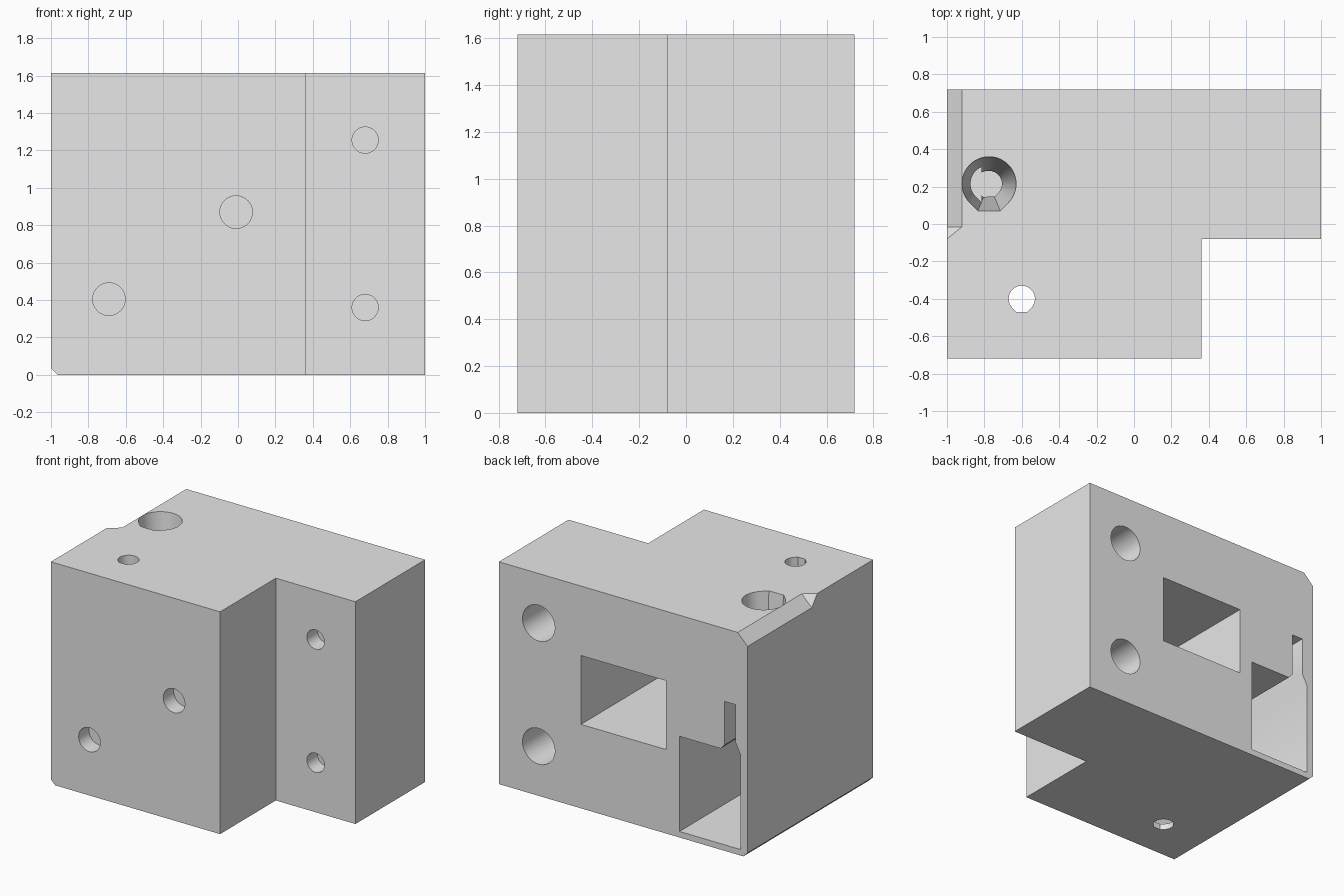
import bpy, bmesh, math

cube = bpy.data.objects.get("Cube")
if cube:
    bpy.data.objects.remove(cube, do_unlink=True)

HEIGHT, BACK, FRONT, STEP = 1.615, 0.72, -0.72, -0.08


def loft(name, ring_a, ring_b):
    """Closed solid between two rings with the same number of points."""
    bm = bmesh.new()
    a = [bm.verts.new(p) for p in ring_a]
    b = [bm.verts.new(p) for p in ring_b]
    bm.faces.new(a)
    bm.faces.new(b)
    n = len(a)
    for i in range(n):
        j = (i + 1) % n
        bm.faces.new((a[i], a[j], b[j], b[i]))
    bmesh.ops.recalc_face_normals(bm, faces=bm.faces)
    mesh = bpy.data.meshes.new(name)
    bm.to_mesh(mesh)
    bm.free()
    obj = bpy.data.objects.new(name, mesh)
    bpy.context.collection.objects.link(obj)
    return obj


def along_y(name, outline, y0, y1):
    return loft(name, [(x, y0, z) for x, z in outline], [(x, y1, z) for x, z in outline])


def along_z(name, outline_a, outline_b, z0, z1):
    return loft(name, [(x, y, z0) for x, y in outline_a], [(x, y, z1) for x, y in outline_b])


def circle(u, v, r, n=48):
    return [(u + r * math.cos(math.tau * i / n), v + r * math.sin(math.tau * i / n))
            for i in range(n)]


def teardrop(u, v, r, n=36):
    """Circle whose lower quarter is two slanted lines and a flat."""
    pts = []
    for i in range(n + 1):
        t = math.radians(-45 + 270 * i / n)
        pts.append((u + r * math.cos(t), v + r * math.sin(t)))
    half = r * math.tan(math.pi / 8)
    return pts + [(u - half, v - r), (u + half, v - r)]


def box(x0, x1, z0, z1):
    return [(x0, z0), (x1, z0), (x1, z1), (x0, z1)]


# Stepped block
plan = [(-1, FRONT), (0.36, FRONT), (0.36, STEP), (1, STEP), (1, BACK), (-1, BACK)]
block = along_z("mounting_block", plan, plan, 0, HEIGHT)

cutters = []

# Flange screws: shallow hole in front, wide bore from behind
for z in (0.36, 1.255):
    cutters.append(along_y("flange_hole", circle(0.68, z, 0.07), -0.2, 0.04))
    cutters.append(along_y("flange_bore", circle(0.68, z, 0.13), 0.07, 0.8))

# Blind holes in the front face
for x, z in ((-0.69, 0.405), (-0.01, 0.87)):
    cutters.append(along_y("front_hole", circle(x, z, 0.087), -0.8, -0.6))

# Rear pockets
cutters.append(along_y("square_pocket", box(-0.345, 0.34, 0.61, 1.11), -0.57, 0.8))
slotted = [(-0.452, 0.044), (-0.944, 0.044), (-0.944, 0.73), (-0.903, 0.81),
           (-0.903, 1.085), (-0.815, 1.085), (-0.815, 0.77), (-0.782, 0.735),
           (-0.452, 0.735)]
cutters.append(along_y("slotted_pocket", slotted, -0.57, 0.8))

# Funnel from the top into the pocket, and the upright through hole
cutters.append(along_z("funnel", teardrop(-0.775, 0.215, 0.145),
                       teardrop(-0.775, 0.215, 0.066), HEIGHT + 0.005, 0.7))
shaft = teardrop(-0.6, -0.4, 0.07)
cutters.append(along_z("through_hole", shaft, shaft, -0.1, HEIGHT + 0.1))

# Bottom edge chamfer
cutters.append(along_y("bottom_chamfer", [(-1.1, 0.135), (-0.865, -0.1), (-1.1, -0.1)], -0.9, 0.9))

# Top edge chamfer with a slanted end
corner = [(-0.82, 1.715), (-1.1, 1.435), (-1.1, 1.715)]
ends = (-0.015, -0.015, -0.2425)
cutters.append(loft("top_chamfer", [(x, 0.9, z) for x, z in corner],
                    [(x, y, z) for (x, z), y in zip(corner, ends)]))

# Cut everything and drop the helpers
bpy.ops.object.select_all(action="DESELECT")
block.select_set(True)
bpy.context.view_layer.objects.active = block
for cutter in cutters:
    cutter.hide_render = True
    mod = block.modifiers.new(cutter.name, "BOOLEAN")
    mod.operation = "DIFFERENCE"
    mod.solver = "EXACT"
    mod.object = cutter
    bpy.ops.object.modifier_apply(modifier=mod.name)
for cutter in cutters:
    bpy.data.objects.remove(cutter, do_unlink=True)

# Plain grey
grey = bpy.data.materials.new("light_grey")
grey.use_nodes = True
colour = (0.8, 0.8, 0.8, 1)
grey.diffuse_color = colour
grey.node_tree.nodes["Principled BSDF"].inputs["Base Color"].default_value = colour
block.data.materials.clear()
block.data.materials.append(grey)
for poly in block.data.polygons:
    poly.material_index = 0

bpy.ops.object.shade_smooth_by_angle(angle=math.radians(30))
